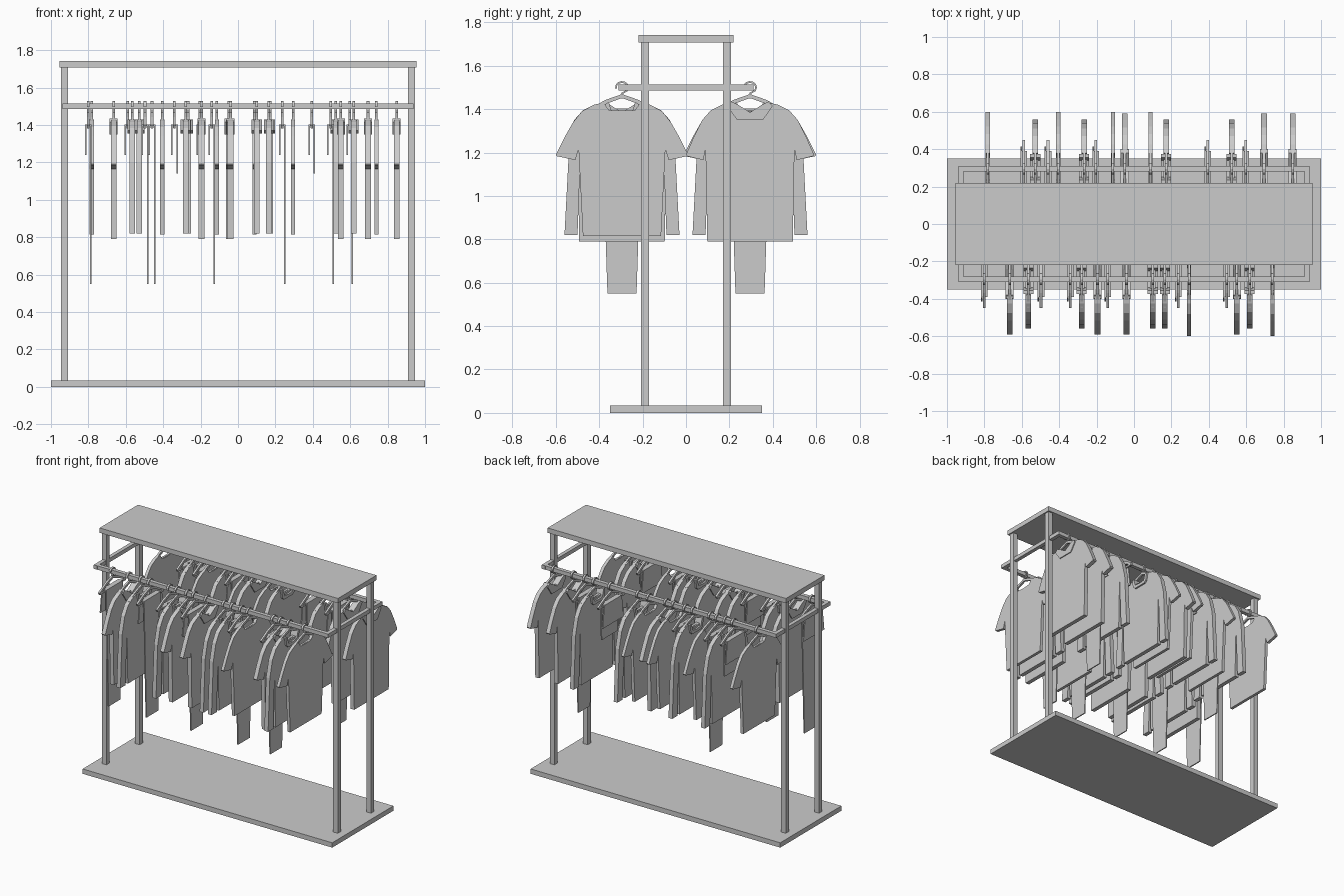
import bpy, bmesh, math
from mathutils import Vector

cube = bpy.data.objects.get("Cube")
if cube:
    bpy.data.objects.remove(cube, do_unlink=True)

grey = bpy.data.materials.new("plain_grey")
grey.use_nodes = True
COLOR = (0.6, 0.6, 0.6, 1)
grey.diffuse_color = COLOR
grey.node_tree.nodes["Principled BSDF"].inputs["Base Color"].default_value = COLOR
RAIL_Y, RAIL_Z = 0.295, 1.5


def finish(name, bm):
    bmesh.ops.recalc_face_normals(bm, faces=bm.faces)
    mesh = bpy.data.meshes.new(name)
    bm.to_mesh(mesh)
    bm.free()
    mesh.materials.append(grey)
    obj = bpy.data.objects.new(name, mesh)
    bpy.context.collection.objects.link(obj)
    return obj


def box(name, center, size):
    bm = bmesh.new()
    bmesh.ops.create_cube(bm, size=1)
    for v in bm.verts:
        v.co = Vector(center) + Vector(a * b for a, b in zip(v.co, size))
    return finish(name, bm)


def plate(name, outline, x, y, thick):
    """Extrude a (y, z) outline along x."""
    bm = bmesh.new()
    face = bm.faces.new([bm.verts.new((x - thick / 2, y + p, z)) for p, z in outline])
    ext = bmesh.ops.extrude_face_region(bm, geom=[face])["geom"]
    moved = [g for g in ext if isinstance(g, bmesh.types.BMVert)]
    bmesh.ops.translate(bm, verts=moved, vec=(thick, 0, 0))
    return finish(name, bm)


def mirrored(half):
    """Complete a half outline that starts and ends on the centre line or beside it."""
    return half + [(-p, z) for p, z in reversed(half) if p > 0]


def ribbon(path, width):
    """Thicken an open (y, z) path into a closed outline."""
    left, right = [], []
    for i, p in enumerate(path):
        a = Vector(path[max(i - 1, 0)])
        b = Vector(path[min(i + 1, len(path) - 1)])
        d = (b - a).normalized() * width / 2
        left.append((p[0] - d.y, p[1] + d.x))
        right.append((p[0] + d.y, p[1] - d.x))
    return left + right[::-1]


# Half outlines, from neck to hem
NECK = [(0, 1.39), (0.06, 1.395), (0.085, 1.43)]
TEE = NECK + [(0.13, 1.42), (0.185, 1.39), (0.225, 1.34), (0.265, 1.27), (0.305, 1.19),
              (0.3, 1.183), (0.215, 1.165), (0.2, 1.215), (0.18, 0.815)]
POLO = NECK + [(0.13, 1.42), (0.18, 1.395), (0.22, 1.35), (0.26, 1.27), (0.295, 1.19),
               (0.29, 1.183), (0.215, 1.165), (0.205, 1.215), (0.197, 0.79)]
LONG = NECK + [(0.13, 1.415), (0.175, 1.385), (0.215, 1.32), (0.245, 1.2), (0.265, 0.82),
               (0.205, 0.82), (0.19, 1.22), (0.18, 0.82)]
CREW_COLLAR = [(0, 1.375), (0.045, 1.38), (0.06, 1.43), (0.078, 1.43), (0.068, 1.37), (0.05, 1.355)]
POLO_COLLAR = [(0, 1.385), (0.055, 1.42), (0.085, 1.435), (0.105, 1.415), (0.06, 1.35)]
SHIRTS = {"tee": (TEE, 0.022, None, 0), "polo": (POLO, 0.03, POLO_COLLAR, 0.044),
          "long_sleeve": (LONG, 0.03, CREW_COLLAR, 0.054)}


def hanger(x, y):
    # hook curling over the rail, shoulders and lower bar
    hook = [(0.028 * math.cos(a), RAIL_Z + 0.025 * math.sin(a))
            for a in [math.radians(190 - 32 * i) for i in range(8)]]
    hook += [(0, 1.472), (0, 1.45)]
    plate("hanger_hook", ribbon(hook, 0.008), x, y, 0.014)
    arms = [(-0.15, 1.392), (-0.07, 1.435), (0, 1.46), (0.07, 1.435), (0.15, 1.392)]
    plate("hanger_shoulders", ribbon(arms, 0.018), x, y, 0.014)
    box("hanger_bar", (x, y, 1.388), (0.012, 0.29, 0.012))


def shirt(kind, x, y):
    outline, thick, collar, collar_thick = SHIRTS[kind]
    plate(kind + "_shirt", mirrored(outline), x, y, thick)
    if collar:
        plate(kind + "_collar", mirrored(collar), x, y, collar_thick)
    hanger(x, y)


def folded(name, x, y, low):
    # legs fall on one side of the bar and the waist on the other
    def panel(top, bottom, z):
        return mirrored([(top, 1.398), (bottom, z)])
    plate(name + "_legs", panel(0.095, 0.067 if low < 1 else 0.09, low), x + 0.014, y, 0.008)
    plate(name + "_waist", panel(0.1, 0.12, 1.24), x - 0.014, y, 0.008)
    box(name + "_fold", (x, y, 1.398), (0.036, 0.19, 0.008))
    hanger(x, y)


# Stand
box("base_board", (0, 0, 0.0175), (2, 0.7, 0.035))
box("top_board", (0, 0, 1.725), (1.91, 0.44, 0.035))
for sx in (-1, 1):
    for sy in (-1, 1):
        box("post", (sx * 0.927, sy * 0.19, 0.872), (0.037, 0.037, 1.675))
    box("end_rail", (sx * 0.925, 0, RAIL_Z), (0.028, 0.62, 0.028))
for sy in (-1, 1):
    box("side_rail", (0, sy * RAIL_Y, RAIL_Z), (1.87, 0.028, 0.028))

# Clothes, front rail then back rail
FRONT = {"tee": [0.295, 0.74], "polo": [-0.665, -0.195, -0.04, 0.55],
         "long_sleeve": [-0.565, -0.28, 0.1, 0.165, 0.618],
         "trousers": [-0.8, -0.497, -0.14, 0.237, 0.495], "shorts": [-0.34]}
BACK = {"tee": [-0.782, -0.405, -0.113, 0.088], "polo": [-0.05, 0.695, 0.848],
        "long_sleeve": [-0.528, -0.267, 0.172, 0.522],
        "trousers": [-0.46, 0.598], "shorts": [-0.59, -0.205, 0.395]}
for side, stock in ((-1, FRONT), (1, BACK)):
    for kind, places in stock.items():
        for x in places:
            if kind in SHIRTS:
                shirt(kind, x, side * RAIL_Y)
            else:
                folded(kind, x, side * RAIL_Y, 0.55 if kind == "trousers" else 1.14)
